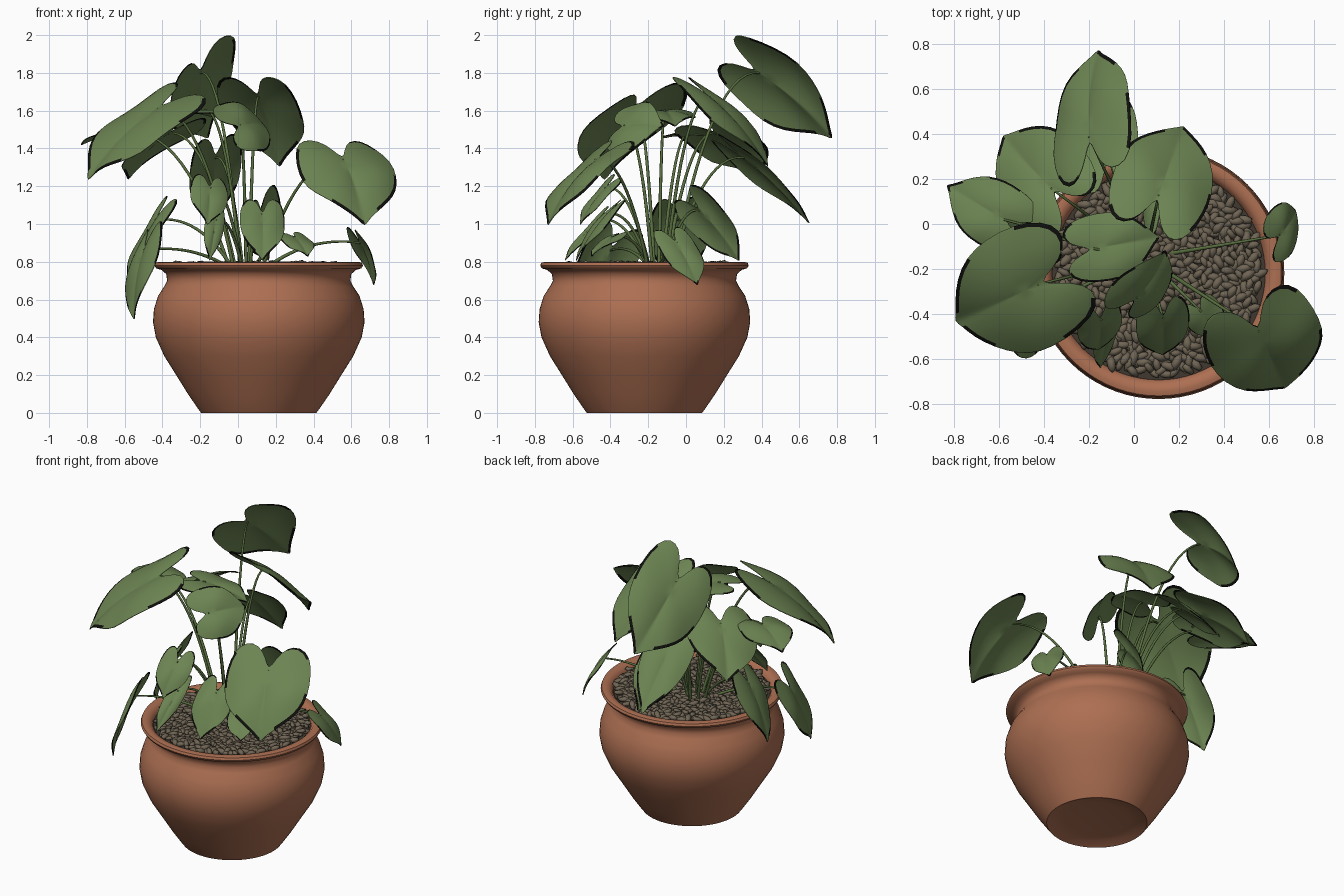
import bpy, bmesh, math, random
from mathutils import Vector, Matrix

random.seed(4)
if "Cube" in bpy.data.objects:
    bpy.data.objects.remove(bpy.data.objects["Cube"])

POT = Vector((0.11, -0.22, 0))


def material(name, rgb):
    m = bpy.data.materials.new(name)
    m.use_nodes = True
    m.diffuse_color = (*rgb, 1)
    bsdf = m.node_tree.nodes["Principled BSDF"]
    bsdf.inputs["Base Color"].default_value = (*rgb, 1)
    bsdf.inputs["Roughness"].default_value = 0.8
    return m


terracotta = material("terracotta", (0.42, 0.16, 0.085))
leaf_green = material("leaf_green", (0.15, 0.23, 0.085))
edge_black = material("dry_edge_black", (0.005, 0.005, 0.004))
stem_green = material("stem_green", (0.10, 0.16, 0.05))
pebble_brown = material("pebble_brown", (0.16, 0.13, 0.09))
soil_brown = material("soil_brown", (0.05, 0.04, 0.03))


def finish(name, bm, mats, angle=50):
    me = bpy.data.meshes.new(name)
    bm.to_mesh(me)
    bm.free()
    for mat in mats:
        me.materials.append(mat)
    me.shade_smooth()
    me.set_sharp_from_angle(angle=math.radians(angle))
    ob = bpy.data.objects.new(name, me)
    bpy.context.scene.collection.objects.link(ob)
    return ob


def lathe(name, profile, mat, steps=72):
    bm = bmesh.new()
    verts = [bm.verts.new((r, 0, z)) for r, z in profile]
    edges = [bm.edges.new(p) for p in zip(verts, verts[1:])]
    bmesh.ops.spin(bm, geom=verts + edges, axis=(0, 0, 1), cent=(0, 0, 0),
                   angle=math.tau, steps=steps)
    bmesh.ops.remove_doubles(bm, verts=bm.verts, dist=1e-4)
    bmesh.ops.recalc_face_normals(bm, faces=bm.faces)
    ob = finish(name, bm, [mat])
    ob.location = POT
    return ob


# Pot with shallow recessed foot, round belly, narrow neck and rolled rim
lathe("pot", [(0, .03), (.2, .028), (.26, .018), (.305, 0), (.32, .02), (.375, .1),
              (.437, .2), (.5, .3), (.545, .4), (.56, .48), (.555, .55), (.533, .62),
              (.5, .67), (.485, .7), (.49, .735), (.515, .757), (.543, .765),
              (.552, .78), (.546, .795), (.525, .8), (.5, .795), (.48, .775),
              (.47, .74), (.47, .7)], terracotta)
lathe("soil", [(0, .765), (.475, .765)], soil_brown)

# Pebbles covering the soil
bm = bmesh.new()
COUNT = 620
for i in range(COUNT):
    r = 0.455 * math.sqrt((i + 0.5) / COUNT)
    a = i * math.pi * (3 - math.sqrt(5))
    size = random.uniform(0.9, 1.25)
    turn = Matrix.Rotation(random.uniform(0, math.tau), 4, "Z")
    tilt = Matrix.Rotation(random.uniform(-0.5, 0.5), 4, "Y")
    place = Matrix.Translation(POT + Vector((r * math.cos(a), r * math.sin(a),
                                             random.uniform(0.77, 0.785))))
    shape = Matrix.Diagonal((0.038 * size, 0.018 * size, 0.015 * size, 1))
    bmesh.ops.create_icosphere(bm, subdivisions=1, radius=1,
                               matrix=place @ turn @ tilt @ shape)
finish("pebbles", bm, [pebble_brown], 80)

# Half outline of a broad heart-shaped leaf: (across, along), notch to tip
HALF = [(0, 0), (.12, -.2), (.32, -.38), (.62, -.42), (.88, -.28), (1, .02),
        (1, .3), (.88, .53), (.62, .71), (.32, .85), (.1, .95), (0, 1.04)]
OUTLINE = HALF + [(-s, t) for s, t in reversed(HALF[1:-1])]


def leaf(name, base, tip, side):
    base, tip, side = Vector(base), Vector(tip), Vector(side)
    axis = tip - base
    side -= axis * (side.dot(axis) / axis.length_squared) * 0.7
    normal = side.cross(axis).normalized()
    if normal.z < 0:
        normal.negate()
    size = side.length

    def point(s, t):
        # Raised blade halves beside the midrib, drooping edges and tip
        lift = 0.3 * abs(s) - 0.4 * s * s + 0.45 * t * (1 - t)
        ripple = 0.08 * abs(s) * math.sin(6 * t + 2 * s + base.x * 9)
        return base + side * s + axis * t + normal * size * (lift + ripple)

    bm = bmesh.new()
    centre = (0, 0.12)
    hub = bm.verts.new(point(*centre))
    previous = None
    for f in (0.25, 0.5, 0.75, 0.98, 1):
        ring = [bm.verts.new(point(s * f, centre[1] + (t - centre[1]) * f))
                for s, t in OUTLINE]
        for i in range(len(ring)):
            j = (i + 1) % len(ring)
            if previous:
                face = bm.faces.new((previous[i], ring[i], ring[j], previous[j]))
                # Withered black border on parts of the outer strip
                if f == 1 and math.sin(i * 1.3 + base.x * 20) > 0:
                    face.material_index = 1
            else:
                bm.faces.new((hub, ring[i], ring[j]))
        previous = ring
    bmesh.ops.recalc_face_normals(bm, faces=bm.faces)
    if sum(f.normal.dot(normal) for f in bm.faces) < 0:
        bmesh.ops.reverse_faces(bm, faces=bm.faces)
    ob = finish(name, bm, [leaf_green, edge_black], 180)
    sub = ob.modifiers.new("smooth", "SUBSURF")
    sub.levels = sub.render_levels = 1
    thick = ob.modifiers.new("thickness", "SOLIDIFY")
    thick.thickness = 0.004


def stalk(name, end):
    # Arching stalk from the middle of the soil to the leaf notch
    end = Vector(end)
    root = Vector((0.05, -0.15, 0.76))
    root += Vector((end.x - root.x, end.y - root.y, 0)) * 0.15
    bend = root.lerp(end, 0.45)
    bend.z = end.z + 0.04
    cu = bpy.data.curves.new(name, "CURVE")
    cu.dimensions = "3D"
    cu.bevel_depth = 0.008
    cu.bevel_resolution = 2
    sp = cu.splines.new("POLY")
    n = 14
    sp.points.add(n)
    for i, p in enumerate(sp.points):
        t = i / n
        co = root.lerp(bend, t).lerp(bend.lerp(end, t), t)
        p.co = (*co, 1)
        p.radius = 1.25 - 0.6 * t
    sp.use_smooth = True
    cu.materials.append(stem_green)
    ob = bpy.data.objects.new(name, cu)
    bpy.context.scene.collection.objects.link(ob)


# Each leaf: notch, tip, half-width vector
upper = [
    ((.56, -.48, 1.34), (.67, -.73, 1.0), (.25, .09, .0)),
    ((-.20, .39, 1.80), (-.16, .77, 1.46), (.17, .04, .19)),
    ((.11, .13, 1.67), (.22, .43, 1.31), (.21, -.08, .0)),
    ((.01, -.33, 1.52), (.14, -.12, 1.52), (.12, -.01, -.13)),
    ((-.18, -.11, 1.60), (.11, -.06, 1.52), (.03, -.15, .0)),
    ((-.43, -.27, 1.61), (-.79, -.43, 1.24), (-.08, .27, .10)),
    ((-.37, .16, 1.48), (-.58, .39, 1.24), (.14, .17, .03)),
    ((-.12, .31, 1.35), (-.13, .65, 1.01), (.14, .04, .03)),
    ((-.58, .02, 1.48), (-.83, .17, 1.42), (.08, .13, .0)),
]
lower = [
    ((-.50, -.40, .86), (-.55, -.53, .50), (.07, -.15, .03)),
    ((-.12, -.47, 1.02), (-.15, -.64, .81), (.06, .08, .06)),
    ((-.15, -.43, 1.19), (-.16, -.56, 1.0), (.10, .04, .0)),
    ((.13, -.42, 1.05), (.13, -.58, .81), (.12, .04, .02)),
    ((.65, -.05, .9), (.72, .06, .68), (.03, -.12, .03)),
    ((-.44, -.04, 1.02), (-.58, -.03, .68), (-.04, .16, .0)),
    ((.12, .08, 1.07), (.16, .28, .81), (.09, .07, .08)),
    ((.30, -.39, .93), (.37, -.50, .83), (.08, .04, .0)),
]
for group, rows in (("upper", upper), ("lower", lower)):
    for k, (base, tip, side) in enumerate(rows, 1):
        leaf(f"{group}_leaf_{k}", base, tip, side)
        stalk(f"{group}_stalk_{k}", base)
